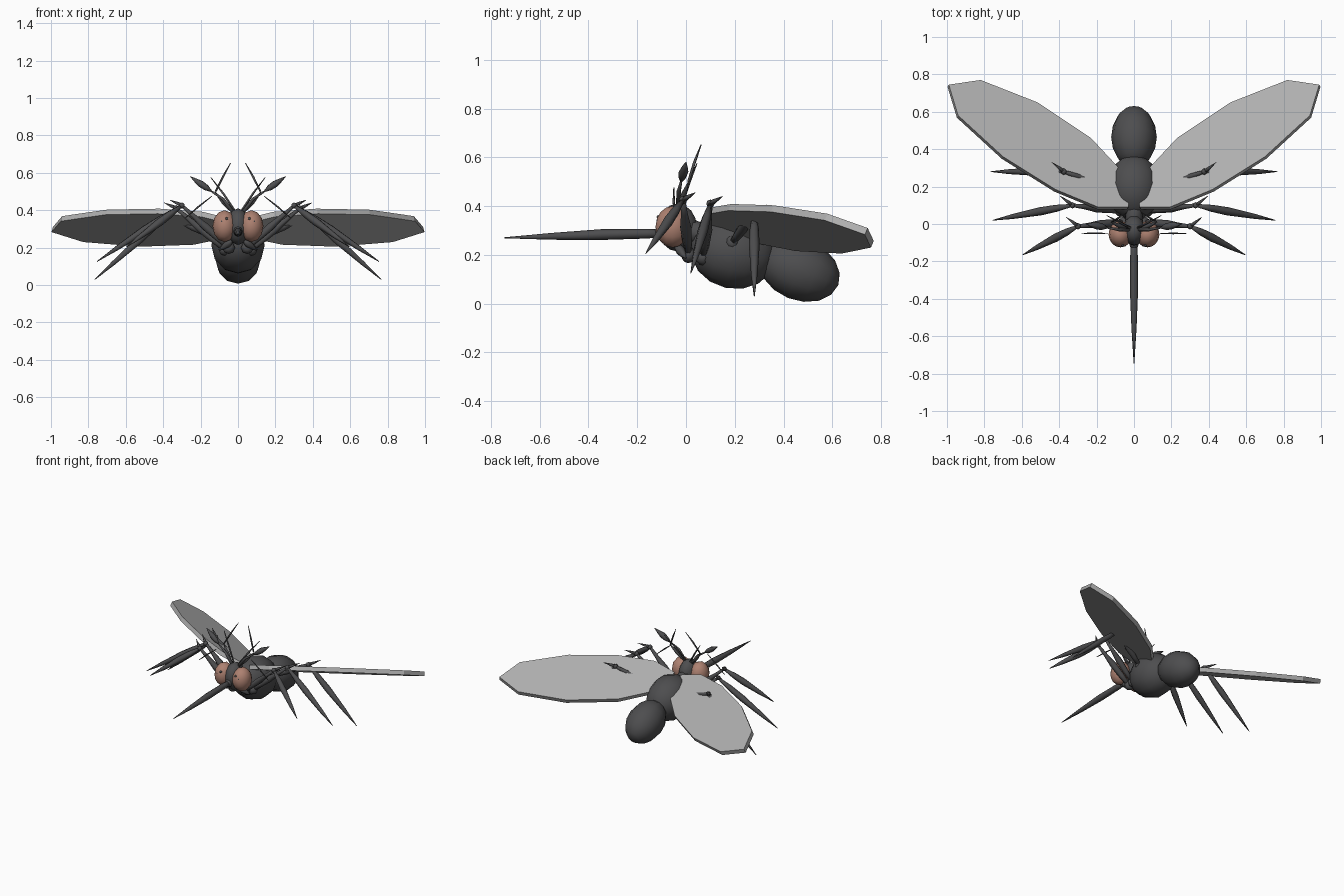
import bpy, bmesh, math
from mathutils import Vector

if "Cube" in bpy.data.objects:
    bpy.data.objects.remove(bpy.data.objects["Cube"])


def material(name, rgb):
    m = bpy.data.materials.new(name)
    m.diffuse_color = (*rgb, 1)
    m.use_nodes = True
    m.node_tree.nodes["Principled BSDF"].inputs["Base Color"].default_value = m.diffuse_color
    return m


DARK = material("charcoal", (0.075, 0.075, 0.078))
EYE = material("dusty_brown", (0.42, 0.22, 0.165))
WING = material("wing_grey", (0.43, 0.43, 0.43))


def finish(bm, name, mat, smooth=True):
    bmesh.ops.recalc_face_normals(bm, faces=bm.faces[:])
    me = bpy.data.meshes.new(name)
    bm.to_mesh(me)
    bm.free()
    for p in me.polygons:
        p.use_smooth = smooth
    me.materials.append(mat)
    ob = bpy.data.objects.new(name, me)
    bpy.context.collection.objects.link(ob)
    return ob


def ball(name, loc, radii, mat, tilt=0, seg=12, rings=8):
    """Ellipsoid with its poles along y, tilted about x."""
    bm = bmesh.new()
    bmesh.ops.create_uvsphere(bm, u_segments=seg, v_segments=rings, radius=1)
    for v in bm.verts:
        x, y, z = v.co
        v.co = (x * radii[0], z * radii[1], y * radii[2])
    ob = finish(bm, name, mat)
    ob.location = loc
    ob.rotation_euler.x = math.radians(tilt)
    return ob


def tube(name, pts, radii, mat=DARK, sides=6):
    """Rings of given radius along a path, closed at both ends."""
    pts = [Vector(p) for p in pts]
    bm = bmesh.new()
    rings = []
    for i, p in enumerate(pts):
        d = (pts[min(i + 1, len(pts) - 1)] - pts[max(i - 1, 0)]).normalized()
        ref = Vector((0, 0, 1)) if abs(d.z) < 0.9 else Vector((0, 1, 0))
        u = d.cross(ref).normalized()
        w = d.cross(u)
        angles = [2 * math.pi * k / sides for k in range(sides)]
        rings.append([bm.verts.new(p + radii[i] * (u * math.cos(a) + w * math.sin(a)))
                      for a in angles])
    for a, b in zip(rings, rings[1:]):
        for k in range(sides):
            j = (k + 1) % sides
            bm.faces.new((a[k], a[j], b[j], b[k]))
    bm.faces.new(rings[0])
    bm.faces.new(rings[-1])
    return finish(bm, name, mat)


def spindle(name, a, b, r, swell=0.4, start=0.35, end=0.08):
    """Straight limb segment, widest part-way along."""
    a, b = Vector(a), Vector(b)
    return tube(name, [a, a.lerp(b, swell * 0.5), a.lerp(b, swell), a.lerp(b, 0.75), b],
                [r * start, r * 0.85, r, r * 0.6, r * end])


# body
ball("abdomen", (0, 0.465, 0.14), (0.122, 0.172, 0.126), DARK, -22)
ball("thorax", (0, 0.195, 0.213), (0.143, 0.178, 0.152), DARK, -12)
tube("neck", [(0, 0.12, 0.27), (0, 0.05, 0.29), (0, -0.02, 0.31)], [0.06, 0.045, 0.05], sides=8)
ball("head", (0, -0.035, 0.312), (0.062, 0.08, 0.098), DARK)

# mouthparts
tube("proboscis", [(0, -0.08, 0.288), (0, -0.16, 0.287), (0, -0.35, 0.283),
                   (0, -0.55, 0.276), (0, -0.745, 0.27)],
     [0.014, 0.02, 0.022, 0.014, 0.002], sides=8)
ball("mouth", (0, -0.105, 0.287), (0.025, 0.03, 0.028), DARK, seg=8, rings=6)

# wing outline, laid on a tilted plane
OUTLINE = [(0.03, 0.09), (0.19, 0.09), (0.42, 0.185), (0.70, 0.36), (0.94, 0.58),
           (0.99, 0.745), (0.82, 0.77), (0.515, 0.65), (0.23, 0.46), (0.09, 0.31), (0.03, 0.19)]
LEGS = {  # hip, knee, foot
    "front": ((0.05, 0.01, 0.20), (0.30, -0.012, 0.425), (0.595, -0.165, 0.205)),
    "middle": ((0.07, 0.07, 0.19), (0.33, 0.10, 0.41), (0.755, 0.02, 0.125)),
    "rear": ((0.11, 0.19, 0.25), (0.375, 0.28, 0.375), (0.765, 0.28, 0.03)),
}

for side, s in (("right", 1), ("left", -1)):
    def at(p, s=s):
        return Vector((p[0] * s, p[1], p[2]))

    # wing slab
    drop = Vector((0.007, -0.0115, -0.027))
    bm = bmesh.new()
    top = [Vector((x, y, 0.41 + 0.25 * (x - 0.71) - 0.43 * (y - 0.35))) for x, y in OUTLINE]
    upper = [bm.verts.new(at(p)) for p in top]
    lower = [bm.verts.new(at(p + drop)) for p in top]
    bm.faces.new(upper)
    bm.faces.new(lower)
    for k in range(len(top)):
        j = (k + 1) % len(top)
        bm.faces.new((upper[k], upper[j], lower[j], lower[k]))
    finish(bm, side + "_wing", WING, False)

    # compound eye
    ball(side + "_eye", at((0.072, -0.055, 0.315)), (0.064, 0.07, 0.085), EYE)
    for k, (x, z) in enumerate(((0.06, 0.355), (0.085, 0.34))):
        ball(f"{side}_eye_spot_{k}", at((x, -0.112, z)), (0.009, 0.009, 0.008), DARK, seg=6, rings=4)

    # legs
    for name, (hip, knee, foot) in LEGS.items():
        hip, knee, foot = at(hip), at(knee), at(foot)
        ball(f"{side}_{name}_hip", hip, (0.034, 0.03, 0.034), DARK, seg=8, rings=6)
        spindle(f"{side}_{name}_thigh", hip, knee, 0.023, 0.5, 0.6, 0.4)
        ball(f"{side}_{name}_knee", knee, (0.017, 0.017, 0.017), DARK, seg=6, rings=4)
        spindle(f"{side}_{name}_shin", knee, foot, 0.022)
        spur = Vector((0.065 * s, 0.05, 0.03))
        tube(f"{side}_{name}_spur", [knee, knee + spur * 0.4, knee + spur], [0.012, 0.009, 0.001], sides=5)

    # feelers with a swollen tip, and thin bristles
    tube(side + "_feeler_stalk", [at(p) for p in ((0.02, -0.03, 0.38), (0.08, -0.03, 0.46), (0.14, -0.02, 0.50))],
         [0.012, 0.009, 0.005])
    spindle(side + "_feeler_club", at((0.14, -0.02, 0.50)), at((0.255, 0.0, 0.58)), 0.02, 0.5, 0.2)
    spindle(side + "_antenna_base", at((0.03, -0.03, 0.39)), at((0.125, 0.01, 0.50)), 0.013, 0.5)
    tube(side + "_antenna_tip", [at(p) for p in ((0.12, 0.01, 0.50), (0.08, 0.035, 0.58), (0.04, 0.062, 0.652))],
         [0.005, 0.006, 0.002], sides=5)
    tube(side + "_upper_bristle", [at(p) for p in ((0.02, -0.02, 0.40), (0.08, 0.01, 0.49), (0.145, 0.045, 0.575))],
         [0.006, 0.006, 0.002], sides=5)
    tube(side + "_side_bristle", [at(p) for p in ((0.14, -0.05, 0.475), (0.21, -0.05, 0.42), (0.28, -0.05, 0.36))],
         [0.002, 0.005, 0.002], sides=5)
    # small jaw palps under the head
    spindle(side + "_palp", at((0.03, -0.04, 0.24)), at((0.10, 0.0, 0.185)), 0.02)
